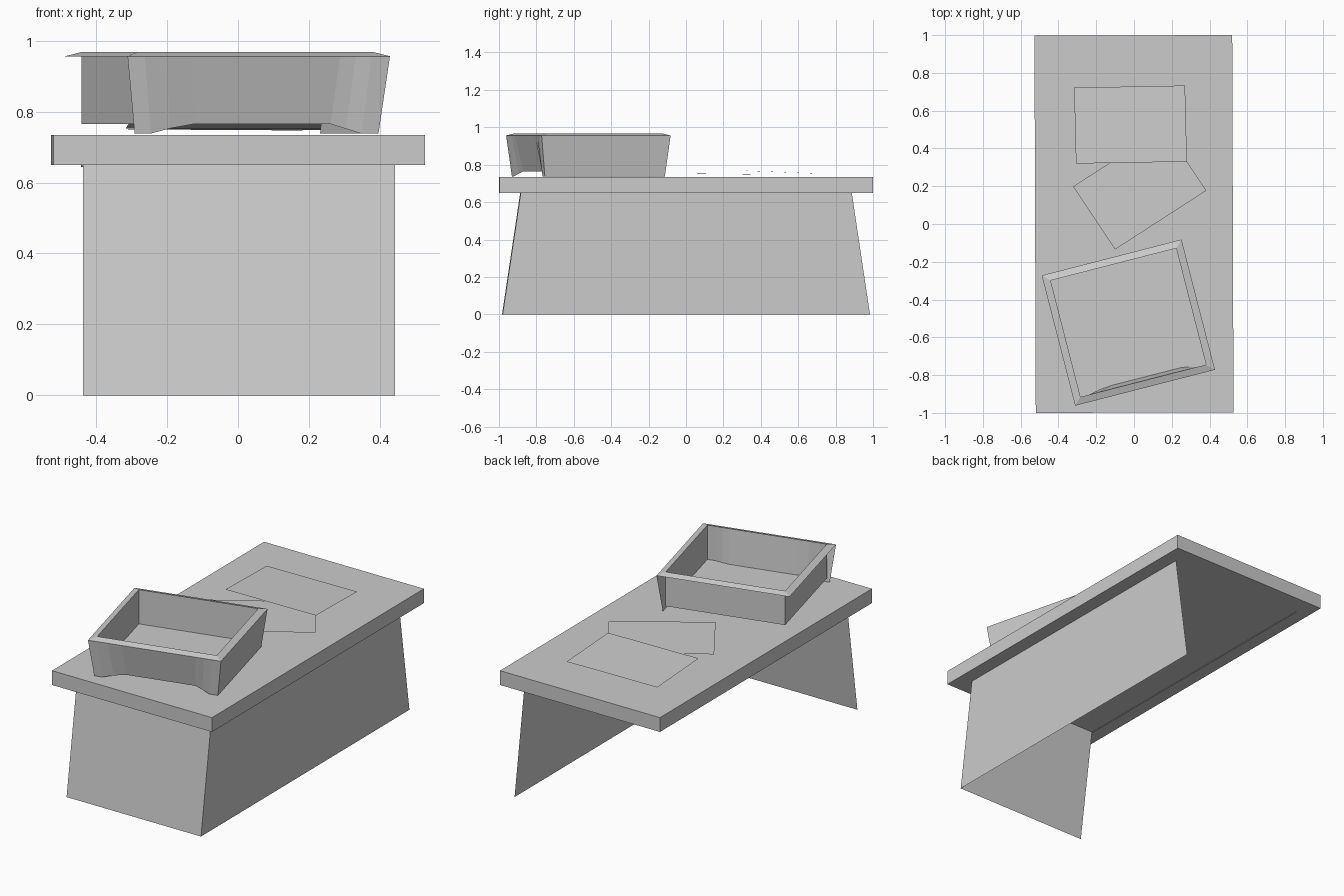
import bpy, math
from mathutils import Matrix, Vector

cube = bpy.data.objects.get("Cube")
if cube:
    bpy.data.objects.remove(cube, do_unlink=True)

grey = bpy.data.materials.new("plain grey")
grey.use_nodes = True
grey.diffuse_color = (0.6, 0.6, 0.6, 1)
grey.node_tree.nodes["Principled BSDF"].inputs["Base Color"].default_value = (0.6, 0.6, 0.6, 1)


def make(name, verts, faces, matrix=Matrix()):
    mesh = bpy.data.meshes.new(name)
    mesh.from_pydata([matrix @ Vector(v) for v in verts], [], faces)
    mesh.materials.append(grey)
    obj = bpy.data.objects.new(name, mesh)
    bpy.context.collection.objects.link(obj)
    return obj


def strip(name, top, bottom, matrix, closed=False):
    """Sheet joining two rows of points."""
    n = len(top)
    count = n if closed else n - 1
    faces = [(i, n + i, n + (i + 1) % n, (i + 1) % n) for i in range(count)]
    return make(name, top + bottom, faces, matrix)


def ring(hx, hy, z):
    return [(-hx, -hy, z), (hx, -hy, z), (hx, hy, z), (-hx, hy, z)]


# Desk slab
TOP, UNDER = 0.734, 0.649
desk = Matrix.Rotation(0.0035, 4, 'Z')
bpy.ops.mesh.primitive_cube_add(size=1)
slab = bpy.context.object
slab.name = "desk_top"
slab.data.transform(desk @ Matrix.Translation((0, 0, (TOP + UNDER) / 2))
                    @ Matrix.Diagonal((1.047, 1.997, TOP - UNDER, 1)))
slab.data.materials.append(grey)

# Thin support panels: leaning front, upright side, and a small lip on the open side
LEG, FOOT, HEAD = 0.44, 0.982, 0.885
make("front_panel", [(-LEG, -FOOT, 0), (LEG, -FOOT, 0), (LEG, -HEAD, UNDER), (-LEG, -HEAD, UNDER)],
     [(0, 1, 2, 3)], desk)
make("side_panel", [(LEG, -FOOT, 0), (LEG, FOOT, 0), (LEG, HEAD, UNDER), (LEG, -HEAD, UNDER)],
     [(0, 1, 2, 3)], desk)
make("underside_lip", [(-LEG, -HEAD, UNDER - 0.005), (-LEG, HEAD, UNDER - 0.005),
                       (-LEG, HEAD, UNDER), (-LEG, -HEAD, UNDER)], [(3, 2, 1, 0)], desk)

# Tray: sloping rim, upright inner walls, floor
tray = Matrix.Translation((-0.03, -0.522, 0)) @ Matrix.Rotation(math.radians(14.4), 4, 'Z')
OX, OY, IX, IY = 0.382, 0.356, 0.343, 0.318
RIM, EDGE, FLOOR = 0.968, 0.956, 0.765
strip("tray_rim", ring(IX, IY, RIM), ring(OX, OY, EDGE), tray, closed=True)

# Front walls bow inwards at the bottom and arch up between two feet
arch = [(0, 0, 0), (0.066, 0, 0), (0.15, 0.011, 0.55), (0.25, 0.018, 1),
        (0.81, 0.018, 1), (0.87, 0.011, 0.5), (0.93, 0, 0), (1, 0, 0)]


def front_row(hx, y, z, bow=0, rise=0):
    return [(hx * (2 * f - 1), y + bow * pull, z + rise * lift) for f, pull, lift in arch]


inner_bottom = front_row(IX, -IY, FLOOR, bow=1)
strip("tray_inner_front", front_row(IX, -IY, RIM), inner_bottom, tray)
strip("tray_inner_walls", [ring(IX, IY, RIM)[i] for i in (1, 2, 3, 0)],
      [ring(IX, IY, FLOOR)[i] for i in (1, 2, 3, 0)], tray)
floor = inner_bottom + [(IX, IY, FLOOR), (-IX, IY, FLOOR)]
make("tray_floor", floor, [range(len(floor))], tray)

# Flared outer sheets on the front and right of the tray
BX, BY, FEET = OX - 0.027, OY - 0.025, 0.738
strip("tray_outer_front", front_row(OX, -OY, EDGE),
      front_row(BX, -BY, FEET, bow=1, rise=FLOOR - FEET), tray)
strip("tray_outer_side", [(OX, -OY, EDGE), (OX, OY, EDGE)],
      [(BX, -BY, FEET), (BX, BY, FEET)], tray)

# Two loose sheets of paper
make("upper_paper", [(-0.307, 0.32, 0.768), (0.28, 0.33, 0.767),
                     (0.27, 0.733, 0.752), (-0.317, 0.722, 0.752)], [(0, 1, 2, 3)])
make("lower_paper", [(-0.10, -0.135, 0.754), (0.383, 0.177, 0.751),
                     (0.16, 0.51, 0.747), (-0.323, 0.198, 0.75)], [(0, 1, 2, 3)])
